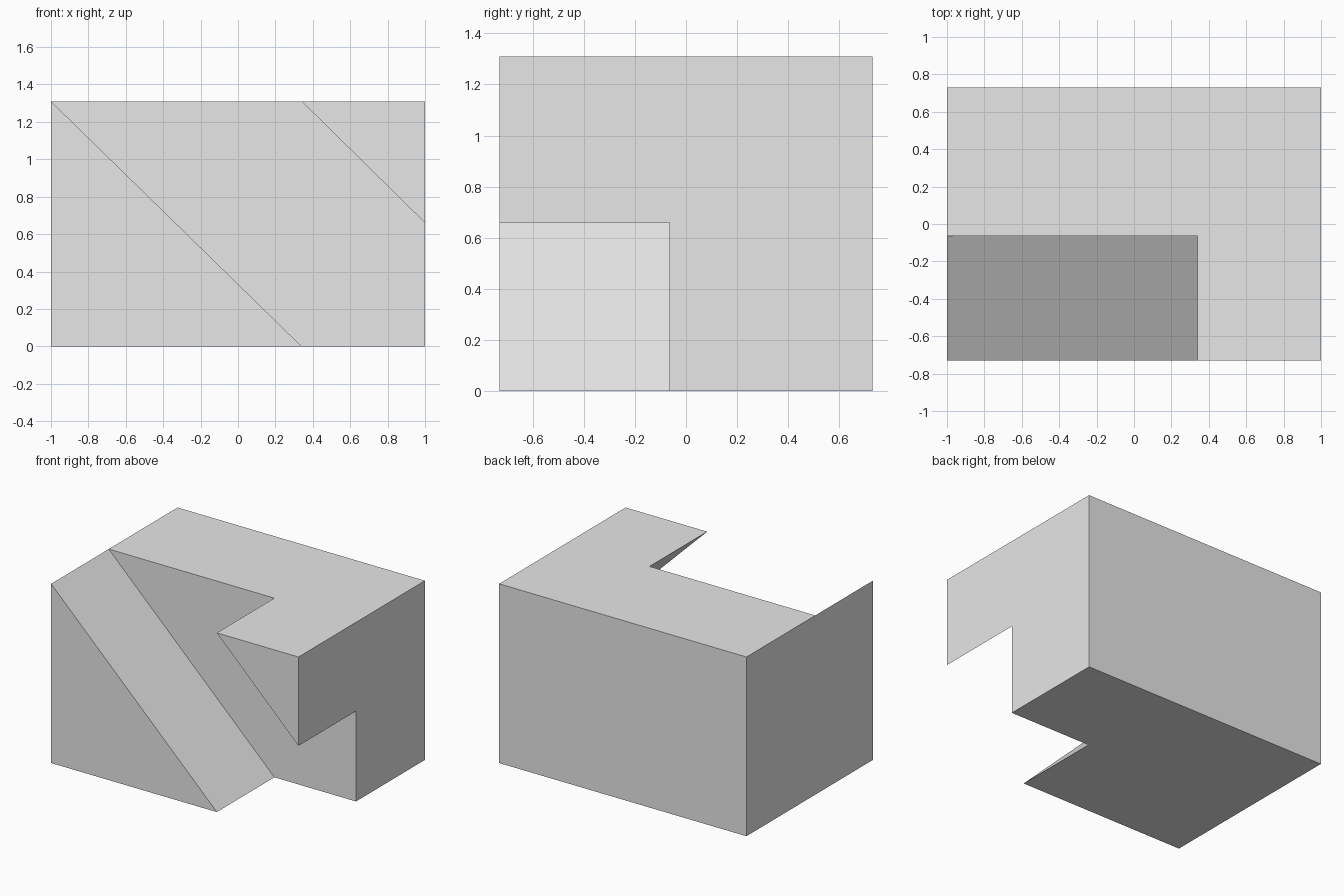
import bpy, bmesh, math
from mathutils import Vector

cube = bpy.data.objects.get("Cube")
if cube:
    bpy.data.objects.remove(cube, do_unlink=True)

# Block size and the two ends of the diagonal channel
W, D, H = 1.0, 0.73, 1.31
FLOOR_Y = -0.065
CUT_X, CUT_Z = 0.34, 0.66

grey = bpy.data.materials.new("plain grey")
grey.use_nodes = True
colour = (0.8, 0.8, 0.8, 1)
grey.diffuse_color = colour
grey.node_tree.nodes["Principled BSDF"].inputs["Base Color"].default_value = colour

# Outline of the block, with the points where the channel meets it
outline = [(-W, 0), (CUT_X, 0), (W, 0), (W, CUT_Z), (W, H), (CUT_X, H), (-W, H)]
bm = bmesh.new()
mid = [bm.verts.new((x, FLOOR_Y, z)) for x, z in outline]
back = [bm.verts.new((x, D, z)) for x, z in outline]

# Rear slab
for i in range(len(mid)):
    j = (i + 1) % len(mid)
    bm.faces.new((mid[i], mid[j], back[j], back[i]))
bm.faces.new(back[::-1])

# Channel floor and the two triangular wedges beside it
bm.faces.new([mid[i] for i in (1, 2, 3, 5, 6)])
wedges = [bm.faces.new([mid[i] for i in tri]) for tri in ((0, 1, 6), (3, 4, 5))]
bmesh.ops.recalc_face_normals(bm, faces=bm.faces)
fronts = bmesh.ops.extrude_discrete_faces(bm, faces=wedges)["faces"]
for face in fronts:
    bmesh.ops.translate(bm, verts=face.verts, vec=Vector((0, -D - FLOOR_Y, 0)))

# Weld and merge coplanar faces into clean flat sides
bmesh.ops.remove_doubles(bm, verts=bm.verts, dist=0.0001)
bmesh.ops.recalc_face_normals(bm, faces=bm.faces)
bmesh.ops.dissolve_limit(bm, angle_limit=math.radians(1), verts=bm.verts, edges=bm.edges)

mesh = bpy.data.meshes.new("channelled_block")
bm.to_mesh(mesh)
bm.free()
mesh.materials.append(grey)
block = bpy.data.objects.new("channelled_block", mesh)
bpy.context.collection.objects.link(block)
